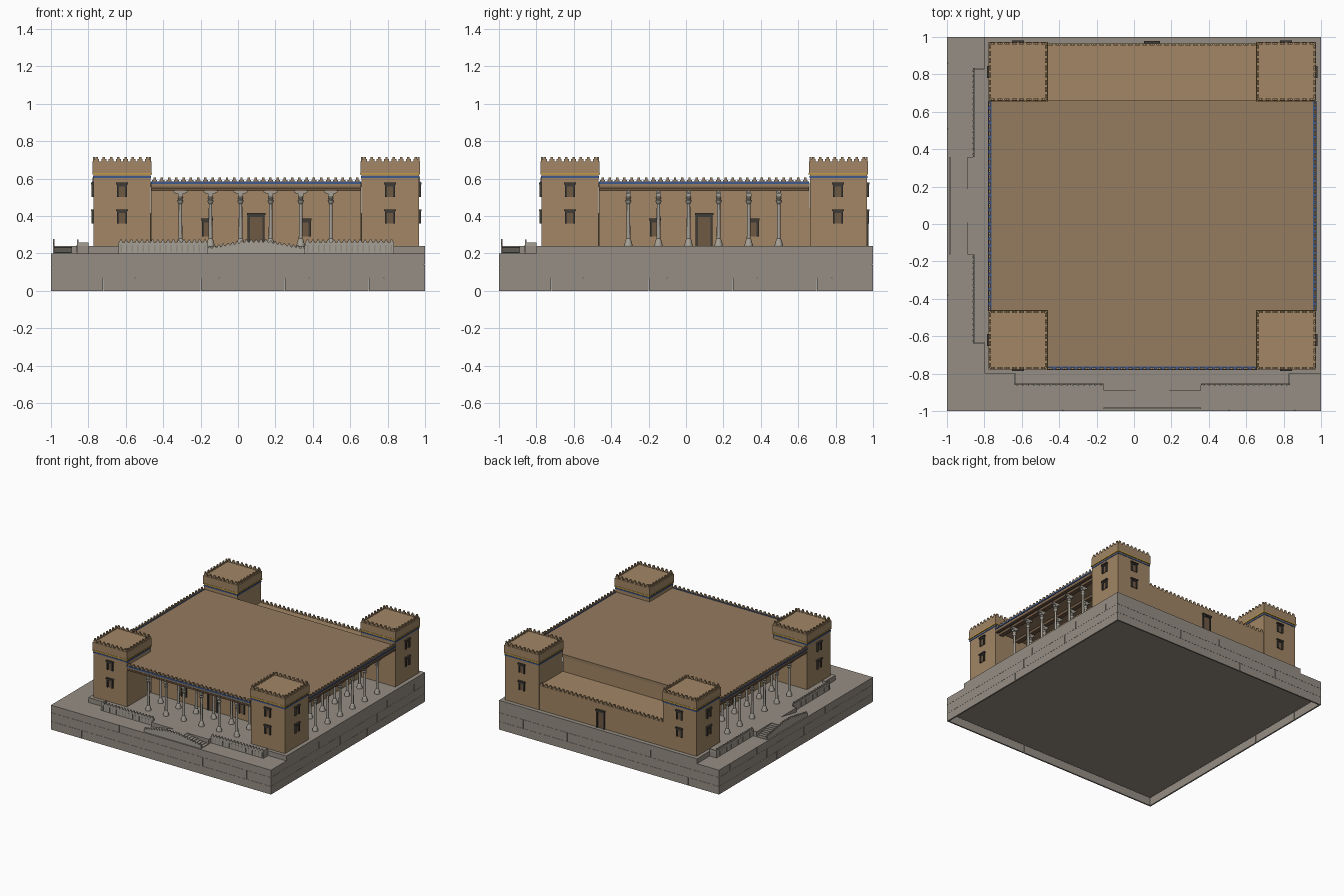
import bpy, bmesh, math
from mathutils import Matrix

if "Cube" in bpy.data.objects:
    bpy.data.objects.remove(bpy.data.objects["Cube"])

LO, HI, C = -0.775, 0.97, 0.097       # building faces and centre (same in x and y)
IN0, IN1 = -0.465, 0.657              # inner edges of the towers
COLS = {'stone': (.30, .27, .23), 'brick': (.36, .24, .13), 'roof': (.30, .20, .115),
        'dark': (.05, .045, .038), 'wood': (.16, .10, .06), 'gold': (.55, .34, .05),
        'blue': (.05, .10, .26), 'pale': (.38, .35, .30)}
MATS = {}
for n, c in COLS.items():
    MATS[n] = bpy.data.materials.new(n)
    MATS[n].diffuse_color = (*c, 1)

parts = {}


def mesh(name, mat):
    if name not in parts:
        parts[name] = (bmesh.new(), mat)
    return parts[name][0]


def box(bm, x0, x1, y0, y1, z0, z1):
    m = Matrix.Translation(((x0 + x1) / 2, (y0 + y1) / 2, (z0 + z1) / 2))
    bmesh.ops.create_cube(bm, size=1, matrix=m @ Matrix.Diagonal((abs(x1 - x0), abs(y1 - y0), z1 - z0, 1)))


def side_box(bm, side, u0, u1, d0, d1, z0, z1):
    """Box on one facade: u along the wall, d outward from it."""
    if side in 'FB':
        f = (lambda d: LO - d) if side == 'F' else (lambda d: HI + d)
        a, b = sorted((f(d0), f(d1)))
        box(bm, u0, u1, a, b, z0, z1)
    else:
        f = (lambda d: LO - d) if side == 'L' else (lambda d: HI + d)
        a, b = sorted((f(d0), f(d1)))
        box(bm, a, b, u0, u1, z0, z1)


def merlons(bm, side, u0, u1, d, z, pitch=.039, h=.025, t=.010):
    """Row of stepped battlements."""
    n = max(1, round((u1 - u0) / pitch))
    p = (u1 - u0) / n
    for i in range(n):
        u = u0 + (i + .5) * p
        side_box(bm, side, u - p * .34, u + p * .34, d - t, d, z - .001, z + h * .5)
        side_box(bm, side, u - p * .17, u + p * .17, d - t, d, z + h * .5, z + h)


def lathe(bm, x, y, profile, n=12):
    rings = [[bm.verts.new((x + r * math.cos(2 * math.pi * i / n), y + r * math.sin(2 * math.pi * i / n), z))
              for i in range(n)] for r, z in profile]
    for a, b in zip(rings, rings[1:]):
        for i in range(n):
            j = (i + 1) % n
            bm.faces.new((a[i], a[j], b[j], b[i]))
    bm.faces.new(rings[0][::-1])
    bm.faces.new(rings[-1])


# Platform: core recessed underneath, faced with three courses of blocks
core = mesh('platform_core', 'stone')
box(core, -.995, .995, -.995, .995, .068, .2)
blocks = mesh('platform_blocks', 'stone')
for k, (z0, z1) in enumerate(((0, .066), (.067, .139), (.14, .2))):
    cuts = [-1, -.72 + .17 * k, -.2 + .1 * k, .25 + .13 * k, .7 + .08 * k, 1]
    for a, b in zip(cuts, cuts[1:]):
        a, b = a + .001 * (a > -1), b - .001 * (b < 1)
        for s in (-1, 1):
            p, q = sorted((s, s * .988))
            box(blocks, a, b, p, q, z0, z1)
            box(blocks, p, q, max(a, -.988), min(b, .988), z0, z1)
box(mesh('upper_terrace', 'stone'), -.8, 1, -.8, 1, .199, .24)

# Main hall, portico roof and lower rear storerooms
hall = mesh('hall_walls', 'brick')
box(hall, IN0, IN1, IN0, .66, .24, .56)
box(hall, IN0, IN1, .655, HI - .005, .24, .44)
roof = mesh('main_roof', 'roof')
box(roof, IN0, IN1, LO, .66, .556, .58)
box(roof, LO, HI, IN0, .66, .556, .58)
merl = mesh('battlements', 'brick')
for s in 'FLR':
    side_box(mesh('portico_beams', 'wood'), s, IN0, IN1, -.07, -.035, .535, .557)
    side_box(mesh('portico_beams', 'wood'), s, IN0, IN1, -.23, -.195, .535, .557)
    side_box(mesh('cornice_edge', 'wood'), s, IN0, IN1, -.02, .004, .545, .558)
    side_box(mesh('blue_trim', 'blue'), s, IN0, IN1, -.012, .006, .572, .584)
    merlons(merl, s, IN0, IN1, .003, .583, h=.022)
merlons(merl, 'B', IN0, IN1, -.006, .44)

# Corner towers with trim bands and battlements
tower = mesh('corner_towers', 'brick')
for x0, x1 in ((LO, IN0), (IN1, HI)):
    for y0, y1 in ((LO, IN0), (IN1 + .003, HI)):
        box(tower, x0 + .003, x1 - .003, y0 + .003, y1 - .003, .24, .63)
        box(tower, x0 - .002, x1 + .002, y0 - .002, y1 + .002, .63, .692)
        box(mesh('blue_trim', 'blue'), x0, x1, y0, y1, .604, .614)
        box(mesh('gold_trim', 'gold'), x0 - .004, x1 + .004, y0 - .004, y1 + .004, .622, .631)
        # convert absolute edges to outward distances for each of four sides
        merlons(merl, 'F', x0, x1, LO - y0, .692)
        merlons(merl, 'B', x0, x1, y1 - HI, .692)
        merlons(merl, 'L', y0, y1, LO - x0, .692)
        merlons(merl, 'R', y0, y1, x1 - HI, .692)


def opening(side, u, d, z0, z1, w, name):
    """Framed door or window with overhanging lintel."""
    fr, pan = mesh(name + '_frames', 'dark'), mesh(name + '_panels', 'wood')
    for s in (-1, 1):
        a, b = sorted((u + s * w / 2, u + s * (w / 2 - .011)))
        side_box(fr, side, a, b, d - .005, d + .010, z0, z1)
    side_box(fr, side, u - w / 2, u + w / 2, d - .005, d + .010, z1 - .016, z1)
    side_box(fr, side, u - w / 2 - .005, u + w / 2 + .005, d - .005, d + .014, z1 - .006, z1 + .004)
    side_box(pan, side, u - w / 2 + .01, u + w / 2 - .01, d - .005, d + .003, z0, z1 - .015)


for s in 'FLRB':
    for u in (-.62, .813):
        for z in (.36, .503):
            opening(s, u, -.002, z, z + .072, .054, 'window')
    if s != 'B':
        opening(s, C, -.311, .24, .412, .09, 'door')
        for u in (C - .262, C + .265):
            opening(s, u, -.311, .29, .382, .054, 'window')
opening('B', C, -.005, .24, .385, .075, 'door')

# Portico columns: bell base, shaft, flared capital, double-headed crosspiece
PROFILE = [(.022, .24), (.022, .247), (.021, .25), (.016, .268), (.014, .275), (.0105, .279), (.009, .465),
           (.013, .47), (.017, .482), (.011, .488), (.016, .497), (.011, .503), (.010, .522)]
col, cap = mesh('columns', 'pale'), mesh('column_capitals', 'pale')
spots = []
for i in range(6):
    u = -.308 + i * .1608
    for d in (-.052, -.212):
        spots += [(u, LO - d), (LO - d, u), (HI + d, u)]
for x, y in spots:
    lathe(col, x, y, PROFILE)
    box(cap, x - .014, x + .014, y - .014, y + .014, .505, .52)
    box(cap, x - .028, x + .028, y - .012, y + .012, .52, .537)
    for s in (-1, 1):
        a, b = sorted((x + s * .024, x + s * .037))
        box(cap, a, b, y - .008, y + .008, .526, .536)

# Monumental stairways on the front and left sides
for s in 'FL':
    st, par = mesh('stairs', 'stone'), mesh('stair_parapets', 'pale')
    for w0, w1, end in ((-.64, C - .26, -.64), (C + .26, .835, .835)):
        side_box(st, s, w0, w1, .024, .085, .199, .24)
        side_box(par, s, w0, w1, .077, .087, .2, .258)
        e0, e1 = sorted((end, end + (.01 if end < 0 else -.01)))
        side_box(par, s, e0, e1, .025, .077, .2, .258)
        merlons(par, s, w0, w1, .087, .258, pitch=.028, h=.017, t=.009)
        # row of carved figures
        n = 16
        for i in range(n):
            u = w0 + (i + .5) * (w1 - w0) / n
            side_box(mesh('relief_figures', 'stone'), s, u - .004, u + .004, .085, .089, .206, .244)
    # central landing and two flights rising towards it
    side_box(st, s, C - .26, C + .26, .024, .115, .199, .24)
    side_box(st, s, C - .065, C + .065, .114, .21, .199, .24)
    side_box(par, s, C - .065, C + .065, .205, .214, .2, .262)
    merlons(par, s, C - .065, C + .065, .214, .262, pitch=.026, h=.014, t=.009)
    N = 8
    for i in range(N):
        step = .195 / N
        z = .2 + .04 * (i + 1) / (N + 1)
        for sg in (-1, 1):
            a, b = sorted((C + sg * (.26 - i * step), C + sg * (.26 - (i + 1) * step)))
            side_box(st, s, a, b, .114, .21, .199, z)
            side_box(par, s, a, b, .205, .214, .2, z + .022)
            merlons(par, s, a, b, .214, z + .022, h=.013, t=.009)

# Turn every collected part into an object
for name, (bm, mat) in parts.items():
    bmesh.ops.recalc_face_normals(bm, faces=bm.faces)
    me = bpy.data.meshes.new(name)
    bm.to_mesh(me)
    bm.free()
    me.materials.append(MATS[mat])
    ob = bpy.data.objects.new(name, me)
    bpy.context.collection.objects.link(ob)
    if name == 'columns':
        bpy.context.view_layer.objects.active = ob
        ob.select_set(True)
        bpy.ops.object.shade_smooth_by_angle(angle=math.radians(35))
        ob.select_set(False)

for m in bpy.data.materials:
    if m.users and not m.is_grease_pencil:
        m.use_nodes = True
        m.node_tree.nodes["Principled BSDF"].inputs["Base Color"].default_value = m.diffuse_color
